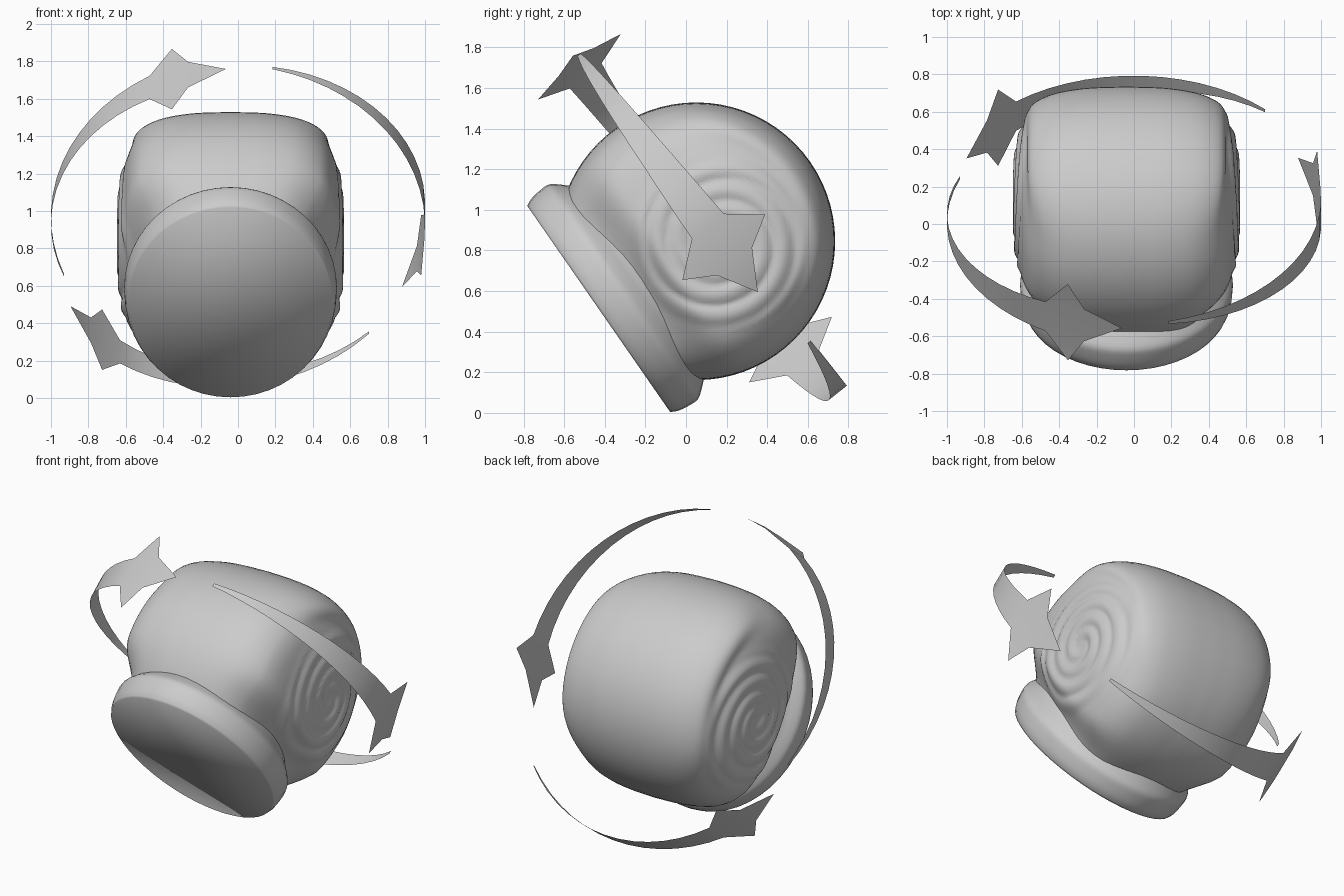
import bpy, bmesh, math
from mathutils import Vector

if "Cube" in bpy.data.objects:
    bpy.data.objects.remove(bpy.data.objects["Cube"])

CX = -0.04                                     # body centre in x
U = Vector((0, 0.822, 0.570))                  # pot axis, mouth to back
V = Vector((0, -0.570, 0.822))                 # across the mouth
X = Vector((1, 0, 0))
MOUTH = Vector((CX, -0.43, 0.512))
TAU = 2 * math.pi


def make(name, verts, faces, weld=False, angle=180):
    me = bpy.data.meshes.new(name)
    me.from_pydata(verts, [], faces)
    bm = bmesh.new()
    bm.from_mesh(me)
    if weld:
        bmesh.ops.remove_doubles(bm, verts=bm.verts, dist=1e-5)
        bmesh.ops.recalc_face_normals(bm, faces=bm.faces)
    bm.to_mesh(me)
    bm.free()
    ob = bpy.data.objects.new(name, me)
    bpy.context.collection.objects.link(ob)
    bpy.ops.object.select_all(action='DESELECT')
    ob.select_set(True)
    bpy.context.view_layer.objects.active = ob
    bpy.ops.object.shade_smooth_by_angle(angle=math.radians(angle))
    return ob


def ring_faces(rings, n):
    return [(i * n + j, i * n + (j + 1) % n, (i + 1) * n + (j + 1) % n, (i + 1) * n + j)
            for i in range(rings - 1) for j in range(n)]


def smooth_path(pts, steps):
    # Catmull-Rom through 2D points
    p = [Vector(q) for q in pts]
    p = [2 * p[0] - p[1]] + p + [2 * p[-1] - p[-2]]
    out = []
    for i in range(1, len(p) - 2):
        a, b, c, d = p[i - 1:i + 3]
        for k in range(steps):
            t = k / steps
            out.append(0.5 * (2 * b + (c - a) * t + (2 * a - 5 * b + 4 * c - d) * t * t
                              + (3 * b - a - 3 * c + d) * t ** 3))
    return out + [p[-2]]


def ease(t):
    t = min(1, max(0, t))
    return t * t * (3 - 2 * t)


# Body: drum around the x axis with a soft raised spiral on both sides
half = [(0.592, 0.0), (0.59, 0.2), (0.575, 0.34), (0.558, 0.42), (0.528, 0.50), (0.48, 0.565),
        (0.41, 0.618), (0.32, 0.654), (0.18, 0.677), (0, 0.684)]
prof = smooth_path(half[:3], 10)[:-1] + smooth_path(half[2:], 4)
prof = prof + [Vector((-p.x, p.y)) for p in reversed(prof[:-1])]
N = 72
centre = MOUTH + U * 0.585
spiral = Vector((CX, 0.17, 0.84))
verts = []
for p in prof:
    # side rings converge on the spiral centre
    k = max(0.0, 1 - p.y / 0.55)
    for j in range(N):
        a = TAU * j / N
        pos = Vector((CX + p.x, centre.y + p.y * math.cos(a), centre.z + p.y * math.sin(a)))
        pos += Vector((0, spiral.y - centre.y, spiral.z - centre.z)) * k
        dy, dz = pos.y - spiral.y, pos.z - spiral.z
        r, th = math.hypot(dy, dz), math.atan2(dz, dy)
        fade = ease((0.46 - r) / 0.08) * ease(r / 0.1)
        if abs(p.x) > 0.45:
            wave = math.cos(TAU * (r - 0.38) / 0.21 + th - math.radians(241))
            pos.x += math.copysign(0.016 * wave * fade, p.x)
        u = (pos - MOUTH).dot(U)
        # sides pinch in to a neck behind the rim, back corners are squarer
        wide = 1 - 0.19 * (1 - ease((u - 0.18) / 0.24))
        wide += 0.12 * ease((p.y - 0.48) / 0.13) * ease((u - 0.75) / 0.35)
        pos.x = CX + (pos.x - CX) * wide
        if u < 0.12:                           # trimmed inside the rim
            pos += U * (0.12 - u)
        verts.append(pos)
make("body", verts, ring_faces(len(prof), N), weld=True)

# Rim: thick elliptical lip with a flat closed mouth
lip = smooth_path([(0.0, 0.618), (0.04, 0.636), (0.10, 0.645), (0.15, 0.643),
                   (0.195, 0.61), (0.225, 0.583), (0.27, 0.55)], 3)
M = 48
verts = [MOUTH + U * p.x + V * (p.y * math.cos(TAU * j / M)) + X * (0.88 * p.y * math.sin(TAU * j / M))
         for p in lip for j in range(M)]
make("rim", verts, ring_faces(len(lip), M) + [tuple(range(M))], weld=True)

# Shooting stars: thin bands on a tilted ring of radius 1
RING = Vector((0, 0.06, 0.975))
NRM = Vector((0, 0.784, 0.621))
UP = Vector((0, -0.621, 0.784))


def shooting_star(name, phi, drop, lean_star, lean_tail):
    def at(deg, w):
        a = math.radians(phi + deg)
        lean = lean_star + (lean_tail - lean_star) * deg / 91
        return RING + X * math.cos(a) + UP * (math.sin(a) - drop) + NRM * (w + lean)
    # star outline: tip, shoulders, side points, then the trail
    verts = [at(-17, 0), at(-5.2, 0.11), at(0, 0.26), at(7.5, 0.10),
             at(7.5, -0.10), at(0, -0.26), at(-5.2, -0.11)]
    faces = [(0, 1, 6), (1, 2, 3), (4, 5, 6), (1, 3, 4, 6)]
    prev, steps = (3, 4), 14
    for i in range(1, steps + 1):
        t = i / steps
        w = 0.09 * (1 - t) + 0.01
        b = len(verts)
        verts += [at(7.5 + 83.5 * t, w), at(7.5 + 83.5 * t, -w)]
        faces.append((prev[0], b, b + 1, prev[1]))
        prev = (b, b + 1)
    make(name, verts, faces, angle=50)


shooting_star("star_trail_top", 110.7, 0, -0.005, -0.05)
shooting_star("star_trail_right", -11.7, 0, 0, 0.03)
shooting_star("star_trail_back", 223.4, 0.115, -0.055, 0.04)
